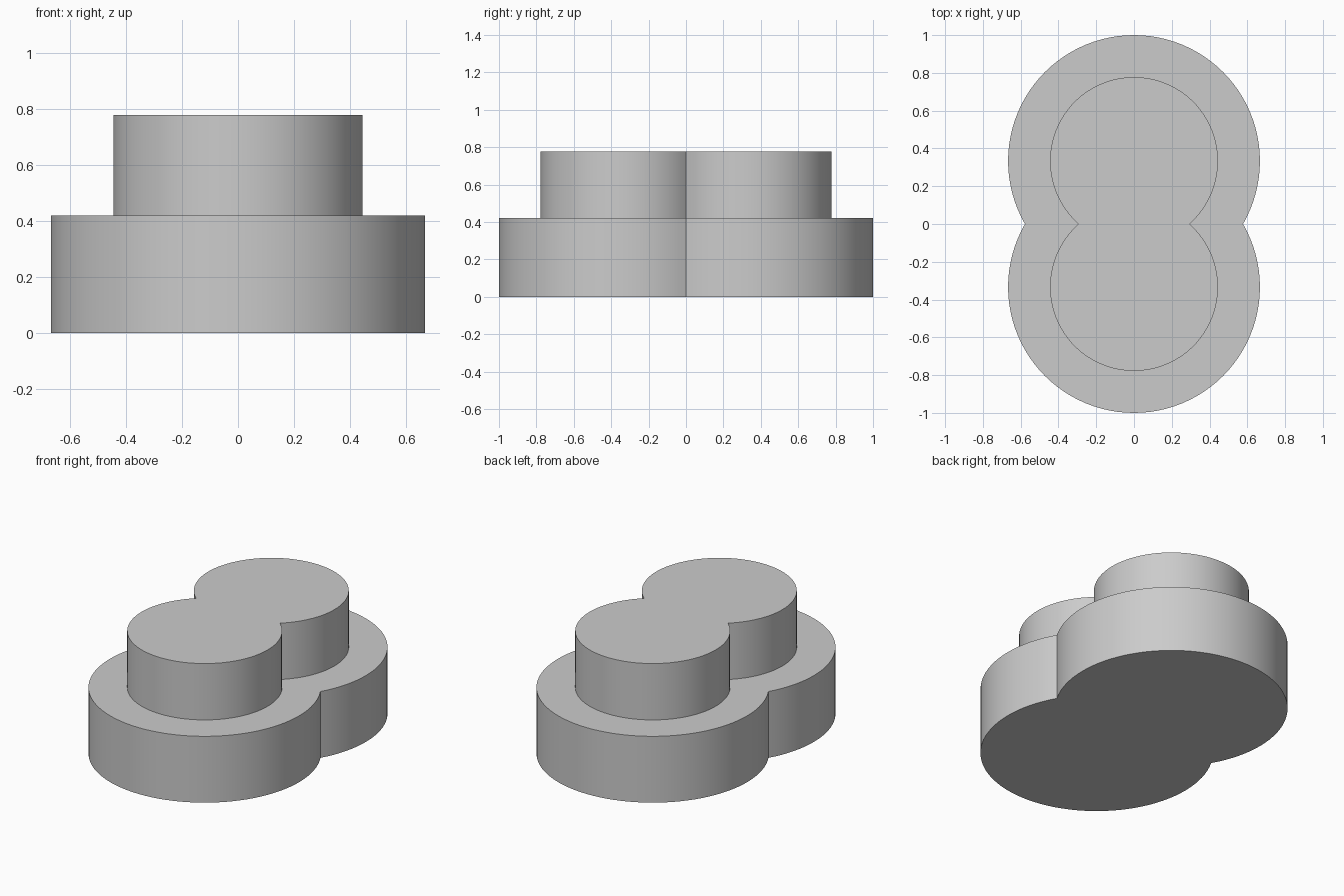
import bpy, bmesh
from math import asin, cos, sin, pi

cube = bpy.data.objects.get("Cube")
if cube:
    bpy.data.objects.remove(cube, do_unlink=True)

OFFSET = 1 / 3          # distance of each lobe centre from the middle
BASE_R, TOP_R = 2 / 3, 4 / 9
STEP_Z, TOP_Z = 0.42, 0.777
SEGMENTS = 64           # per lobe

grey = bpy.data.materials.new("plain_grey")
grey.use_nodes = True
colour = (0.6, 0.6, 0.6, 1)
grey.diffuse_color = colour
grey.node_tree.nodes["Principled BSDF"].inputs["Base Color"].default_value = colour


def lobed_outline(radius):
    """Outline of two overlapping circles, counter-clockwise from the right notch."""
    notch = asin(OFFSET / radius)
    points = []
    for side, start in ((1, 0), (-1, pi)):
        for i in range(SEGMENTS):
            a = start - notch + (pi + 2 * notch) * i / SEGMENTS
            points.append((radius * cos(a), side * OFFSET + radius * sin(a)))
    return points


# Stepped body: outline rings joined from the underside up to the top
bm = bmesh.new()
rings = [[bm.verts.new((x, y, z)) for x, y in lobed_outline(r)]
         for r, z in ((BASE_R, 0), (BASE_R, STEP_Z), (TOP_R, STEP_Z), (TOP_R, TOP_Z))]
for low, high in zip(rings, rings[1:]):
    for i in range(len(low)):
        j = (i + 1) % len(low)
        bm.faces.new((low[i], low[j], high[j], high[i]))
bm.faces.new(rings[0][::-1])
bm.faces.new(rings[-1])
bm.normal_update()

mesh = bpy.data.meshes.new("stepped_double_body")
bm.to_mesh(mesh)
bm.free()
mesh.materials.append(grey)
body = bpy.data.objects.new("stepped_double_body", mesh)
bpy.context.collection.objects.link(body)

# Smooth round walls, crisp rims and notches
bpy.ops.object.select_all(action='DESELECT')
body.select_set(True)
bpy.context.view_layer.objects.active = body
bpy.ops.object.shade_smooth_by_angle(angle=pi / 6)
